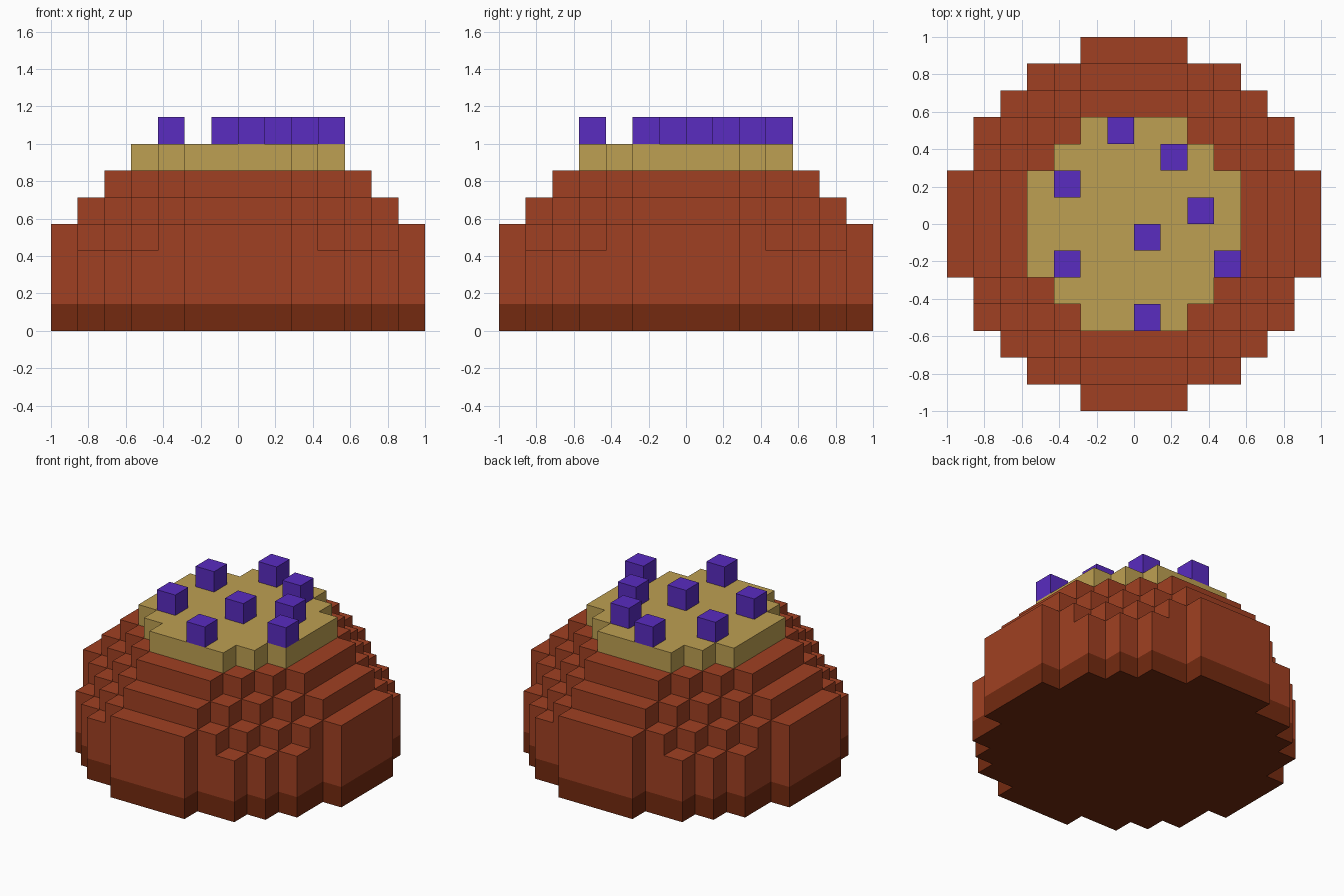
import bpy
import bmesh

U = 1 / 7  # edge of one block

cube = bpy.data.objects.get("Cube")
if cube:
    bpy.data.objects.remove(cube, do_unlink=True)


def material(name, rgb):
    mat = bpy.data.materials.new(name)
    mat.use_nodes = True
    mat.diffuse_color = (*rgb, 1)
    mat.node_tree.nodes["Principled BSDF"].inputs["Base Color"].default_value = (*rgb, 1)
    return mat


dark_brown = material("dark brown", (0.174, 0.023, 0.005))
red_brown = material("red brown", (0.352, 0.051, 0.016))
tan = material("tan", (0.515, 0.352, 0.084))
purple = material("purple", (0.1, 0.025, 0.527))


def steps(n):
    """Outer corners of one quadrant of a stepped disc, n blocks in radius."""
    return [(n - i, 2 + i) for i in range(n - 1)]


def stepped_disc(name, corners, low, high, mat):
    """Extrude a four-fold stepped outline between two block heights."""
    quarter = []
    for i, (x, y) in enumerate(corners):
        if i:
            quarter.append((x, corners[i - 1][1]))  # inner corner of the step
        quarter.append((x, y))
    outline = []
    for _ in range(4):
        outline += quarter
        quarter = [(-y, x) for x, y in quarter]

    bm = bmesh.new()
    base = bm.faces.new([bm.verts.new((x * U, y * U, low * U)) for x, y in outline])
    top = bmesh.ops.extrude_face_region(bm, geom=[base])["geom"]
    bmesh.ops.translate(bm, vec=(0, 0, (high - low) * U),
                        verts=[v for v in top if isinstance(v, bmesh.types.BMVert)])
    bmesh.ops.recalc_face_normals(bm, faces=bm.faces)
    mesh = bpy.data.meshes.new(name)
    bm.to_mesh(mesh)
    bm.free()
    mesh.materials.append(mat)
    obj = bpy.data.objects.new(name, mesh)
    bpy.context.collection.objects.link(obj)
    return obj


# Base and lower wall share the widest outline
wide = [(7, 2), (6, 4), (5, 5), (4, 6), (2, 7)]
stepped_disc("base_layer", wide, 0, 1, dark_brown)
stepped_disc("lower_wall", wide, 1, 3, red_brown)

# Dome tiers shrink by one block each
for level, radius in enumerate((7, 6, 5), start=3):
    stepped_disc(f"dome_tier_{level - 2}", steps(radius), level, level + 1, red_brown)

# Topping slab
stepped_disc("topping", steps(4), 6, 7, tan)

# Scattered cubes on the topping
spots = [(-1, 3), (1, 2), (-3, 1), (2, 0), (0, -1), (-3, -2), (3, -2), (0, -4)]
for n, (x, y) in enumerate(spots, start=1):
    bpy.ops.mesh.primitive_cube_add(
        size=U, location=((x + 0.5) * U, (y + 0.5) * U, 7.5 * U))
    sprinkle = bpy.context.object
    sprinkle.name = f"sprinkle_{n}"
    sprinkle.data.materials.append(purple)
